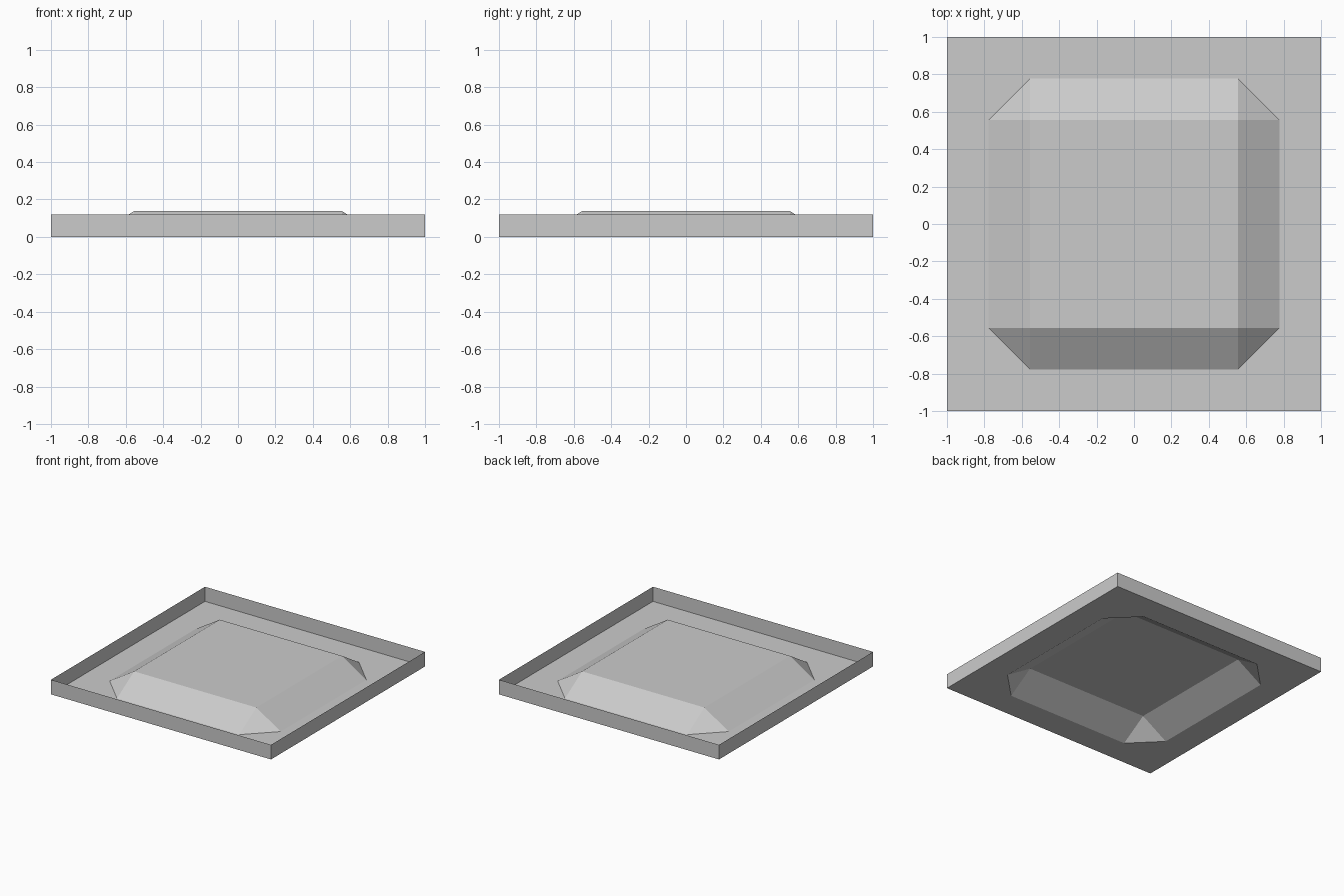
import bpy, bmesh
from mathutils import Matrix
from math import pi

if "Cube" in bpy.data.objects:
    bpy.data.objects.remove(bpy.data.objects["Cube"])

INNER, OUTER = 5 / 9, 7 / 9      # plateau half-width, foot of the slope
TOP, RIM = 0.138, 0.12           # plateau height, rim height


def make_object(name, faces):
    """Build one thin-sheet object from coordinate polygons, welding shared corners."""
    bm = bmesh.new()
    for pts in faces:
        bm.faces.new([bm.verts.new(p) for p in pts])
    bmesh.ops.remove_doubles(bm, verts=bm.verts, dist=1e-4)
    mesh = bpy.data.meshes.new(name)
    bm.to_mesh(mesh)
    bm.free()
    obj = bpy.data.objects.new(name, mesh)
    bpy.context.collection.objects.link(obj)


def four_sides(faces):
    """Repeat one side's polygons around the z axis."""
    turns = [Matrix.Rotation(i * pi / 2, 3, 'Z') for i in range(4)]
    return [[t @ Matrix.Identity(3) @ v for v in f]
            for t in turns for f in [[Matrix.Identity(3) @ to_vec(p) for p in f] for f in faces]]


def to_vec(p):
    from mathutils import Vector
    return Vector(p)


# Corners of the front side: plateau, octagonal foot, tray edge
p0, p1 = (-INNER, -INNER, TOP), (INNER, -INNER, TOP)
f0, f1, f2 = (-INNER, -OUTER, 0), (INNER, -OUTER, 0), (OUTER, -INNER, 0)
e0, e1 = (-1, -1, 0), (1, -1, 0)
r0, r1 = (-1, -1, RIM), (1, -1, RIM)

# Raised panel: flat top, sloped sides and triangular corners
plateau = [(-INNER, -INNER, TOP), (INNER, -INNER, TOP), (INNER, INNER, TOP), (-INNER, INNER, TOP)]
make_object("raised_panel", [plateau] + four_sides([[f0, f1, p1, p0], [f1, f2, p1]]))

# Tray: floor around the panel and the upright thin rim
make_object("tray", four_sides([[e0, e1, f1, f0], [e1, f2, f1], [e1, e0, r0, r1]]))
